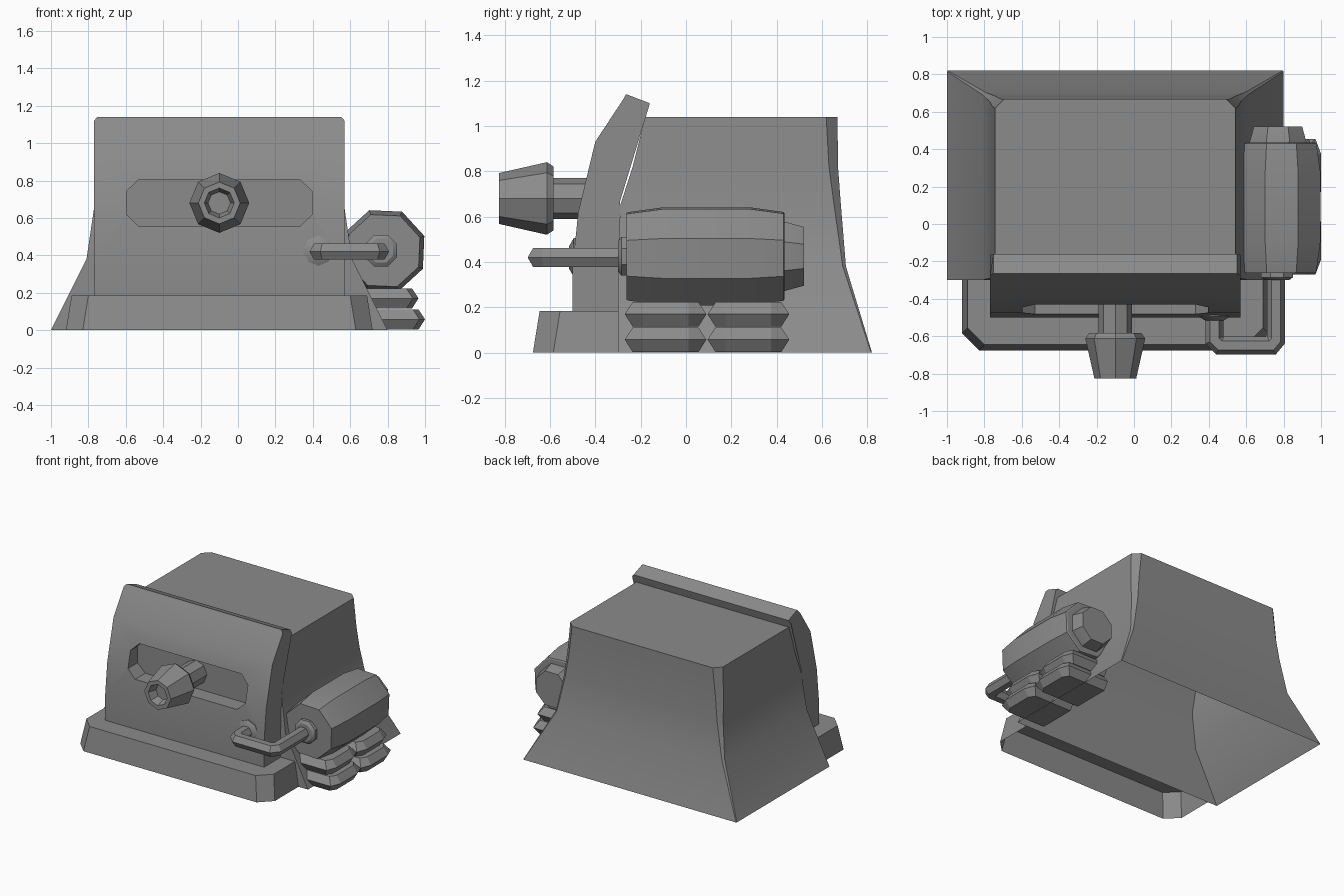
import bpy, bmesh, math
from mathutils import Vector

if "Cube" in bpy.data.objects:
    bpy.data.objects.remove(bpy.data.objects["Cube"])

metal = bpy.data.materials.new("dark grey metal")
metal.diffuse_color = (0.26, 0.26, 0.26, 1)
metal.use_nodes = True
metal.node_tree.nodes["Principled BSDF"].inputs["Base Color"].default_value = metal.diffuse_color
CX = -0.1  # centre line of the housing


def finish(name, bm, smooth=True):
    bmesh.ops.recalc_face_normals(bm, faces=bm.faces)
    mesh = bpy.data.meshes.new(name)
    bm.to_mesh(mesh)
    bm.free()
    mesh.materials.append(metal)
    ob = bpy.data.objects.new(name, mesh)
    bpy.context.collection.objects.link(ob)
    bpy.context.view_layer.objects.active = ob
    ob.select_set(True)
    if smooth:
        bpy.ops.object.shade_smooth_by_angle(angle=math.radians(32))
    ob.select_set(False)
    return ob


def loft(name, rings, cap_start=True, cap_end=True, smooth=True):
    """Skin a list of equal-length closed rings."""
    bm = bmesh.new()
    vs = [[bm.verts.new(p) for p in ring] for ring in rings]
    n = len(vs[0])
    for a, b in zip(vs, vs[1:]):
        for i in range(n):
            bm.faces.new((a[i], a[(i + 1) % n], b[(i + 1) % n], b[i]))
    if cap_start:
        bm.faces.new(vs[0])
    if cap_end:
        bm.faces.new(vs[-1])
    return finish(name, bm, smooth)


def lathe_y(name, x, z, profile, turn=0.0, sides=8):
    """Faceted turned part along y from (y, radius) pairs."""
    ang = [math.radians(turn) + 2 * math.pi * i / sides for i in range(sides)]
    return loft(name, [[(x + r * math.cos(a), y, z + r * math.sin(a)) for a in ang]
                       for y, r in profile])


# Flared housing, open underneath: height, half width, front, back, corner cut
levels = [(0, .90, -.30, .82, .004), (.38, .71, -.30, .705, .014),
          (.65, .67, -.29, .683, .03), (.82, .658, -.235, .67, .04),
          (1.04, .643, -.18, .668, .05)]
loft("housing", [[(CX - w, f, z), (CX + w, f, z), (CX + w, b - c, z),
                  (CX + w - c, b, z), (CX - w + c, b, z), (CX - w, b - c, z)]
                 for z, w, f, b, c in levels], cap_start=False)


# Front skirt with cut corners, open underneath
def skirt_ring(z, w, front, c=.09):
    return [(CX - w, -.3, z), (CX - w, front + c, z), (CX - w + c, front, z),
            (CX + w - c, front, z), (CX + w, front + c, z), (CX + w, -.3, z)]


loft("front_skirt", [skirt_ring(0, .82, -.675), skirt_ring(.185, .79, -.645)],
     cap_start=False, smooth=False)

# Curved front shield with small cut top corners
profile = [(-.5, .18), (-.5, .38), (-.475, .62), (-.40, .93), (-.275, 1.12), (-.265, 1.14),
           (-.16, 1.10), (-.165, 1.08), (-.29, .67), (-.30, .18)]
half = [.67] * 4 + [.67, .652, .652, .67] + [.67] * 2
shield = loft("front_shield", [[(CX + s * w, y, z) for (y, z), w in zip(profile, half)]
                               for s in (-1, 1)])


# Slot sunk into the shield
def slot_ring(y, o):
    pts = [(.465, -.045), (.465, .045), (.40, .108), (-.40, .108),
           (-.465, .045), (-.465, -.045), (-.40, -.108), (.40, -.108)]
    return [(CX + x + math.copysign(o, x), y, .68 + z + math.copysign(o * .6, z))
            for x, z in pts]


cutter = loft("slot_cutter", [slot_ring(-.6, .03), slot_ring(-.36, -.03)], smooth=False)
cutter.hide_render = True
cutter.hide_viewport = True
cut = shield.modifiers.new("slot", 'BOOLEAN')
cut.operation = 'DIFFERENCE'
cut.solver = 'EXACT'
cut.object = cutter

# Nozzle: shaft and hollow tapered head
lathe_y("nozzle_shaft", CX, .68, [(-.34, .09), (-.60, .09)])
lathe_y("nozzle_head", CX, .68, [(-.583, .14), (-.613, .16), (-.825, .112),
                                 (-.825, .08), (-.76, .06)])

# Side tank with end cap and nut
lathe_y("side_tank", .78, .425, [(-.262, .205), (-.25, .208), (-.1, .23), (.28, .23),
                                 (.43, .208), (.435, .2)], turn=20)
lathe_y("tank_end_cap", .77, .425, [(.42, .165), (.435, .165), (.52, .14)], turn=22.5)
lathe_y("tank_nut", .765, .425, [(-.25, .092), (-.285, .092), (-.30, .07)], turn=22.5)
lathe_y("pipe_flange", .43, .42, [(-.45, .085), (-.495, .085), (-.515, .05)])

# Bent hexagonal pipe, mitred at each bend
path = [Vector(p) for p in ((.76, -.27), (.76, -.62), (.735, -.65),
                            (.46, -.65), (.43, -.62), (.43, -.47))]
rings = []
for i, p in enumerate(path):
    d1 = (p - path[max(i - 1, 0)]) if i else path[1] - p
    d2 = (path[i + 1] - p) if i + 1 < len(path) else d1
    n1, n2 = (Vector((-d.y, d.x)).normalized() for d in (d1, d2))
    m = (n1 + n2) / (1 + n1.dot(n2))
    rings.append([(p.x + m.x * a, p.y + m.y * a, .42 + b) for a, b in
                  ((.048, 0), (.024, .042), (-.024, .042),
                   (-.048, 0), (-.024, -.042), (.024, -.042))])
loft("feed_pipe", rings, smooth=False)


# Stacked side pads with sharp mid edges
def pad_ring(x, y, z, o):
    return [(.62, y - .145 - o, z), (x - .03 + o, y - .145 - o, z), (x + o, y - .1, z),
            (x + o, y + .1, z), (x - .03 + o, y + .145 + o, z), (.62, y + .145 + o, z)]


for row, (x, z) in enumerate(((.965, .003), (.93, .115))):
    for col, y in enumerate((-.09, .275)):
        loft(f"side_pad_{row}_{col}", [pad_ring(x, y, z, 0), pad_ring(x, y, z + .055, .035),
                                       pad_ring(x, y, z + .108, 0)], smooth=False)
